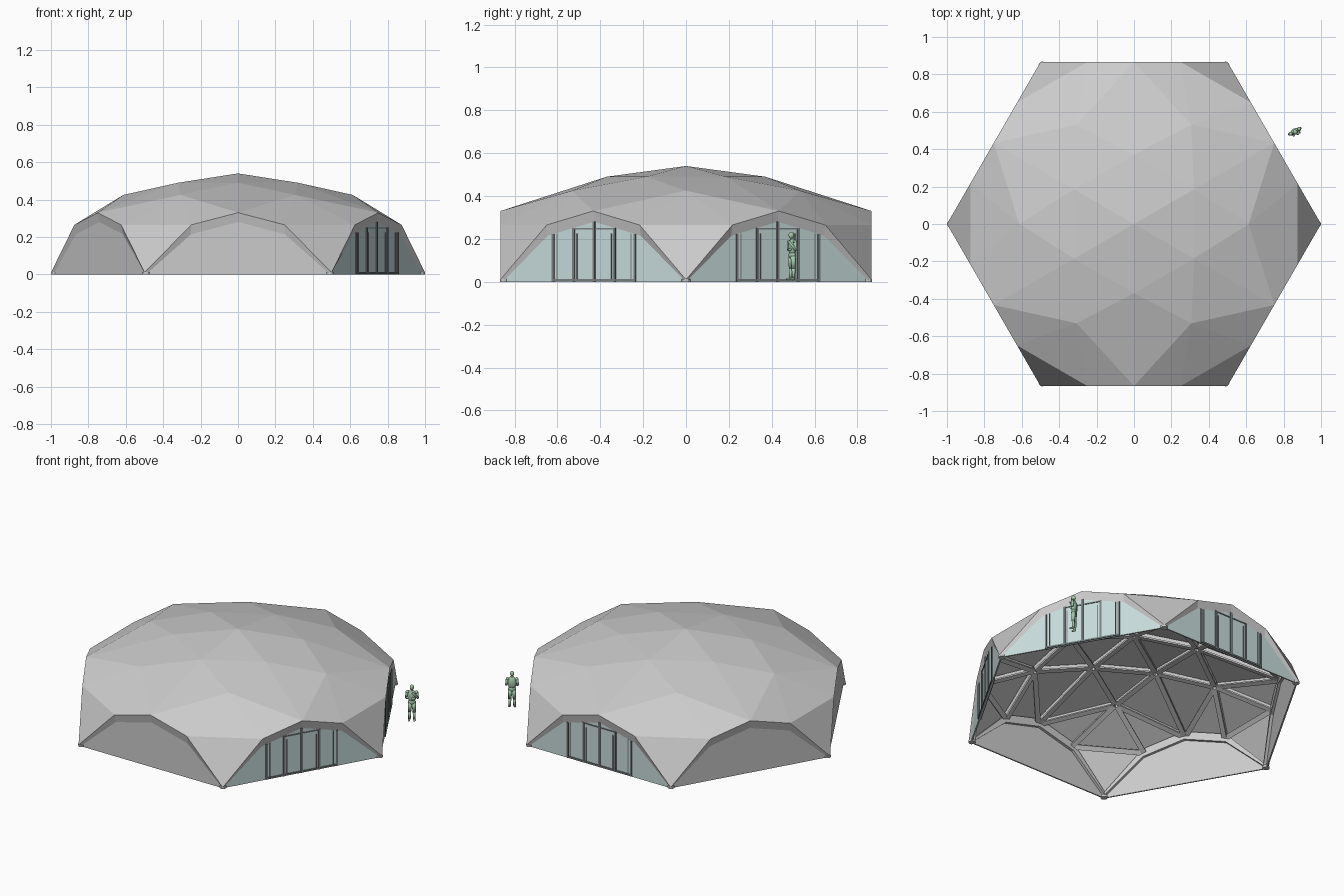
import bpy, bmesh
from math import cos, sin, radians
from mathutils import Vector, Matrix

if "Cube" in bpy.data.objects:
    bpy.data.objects.remove(bpy.data.objects["Cube"])

APO = 0.866


def material(name, col):
    m = bpy.data.materials.new(name)
    m.diffuse_color = (*col, 1)
    m.use_nodes = True
    m.node_tree.nodes["Principled BSDF"].inputs["Base Color"].default_value = m.diffuse_color
    return m


GLASS = material("glass", (0.58, 0.71, 0.71))
FRAME = material("frame", (0.2, 0.22, 0.22))
GREEN = material("green", (0.38, 0.58, 0.41))


def finish(name, bm, mat=None, mtx=Matrix(), normals=True):
    if normals:
        bmesh.ops.recalc_face_normals(bm, faces=bm.faces)
    me = bpy.data.meshes.new(name)
    bm.to_mesh(me)
    bm.free()
    ob = bpy.data.objects.new(name, me)
    ob.matrix_world = mtx
    bpy.context.collection.objects.link(ob)
    if mat:
        me.materials.append(mat)
    return ob


def add_box(bm, center, size, rot=Matrix()):
    m = Matrix.Translation(center) @ rot @ Matrix.Diagonal((*size, 1))
    bmesh.ops.create_cube(bm, size=1, matrix=m)


def polar(r, deg, z):
    return Vector((r * cos(radians(deg)), r * sin(radians(deg)), z))


# Faceted roof: one sixth of the pattern repeated around the axis
bm = bmesh.new()
for k in range(6):
    a = 60 * k

    def quarter(wall, u):
        return Matrix.Rotation(radians(wall), 3, 'Z') @ Vector((APO, u, 0.265))

    top = Vector((0, 0, 0.54))
    i0, i1 = polar(0.37, a - 30, 0.49), polar(0.37, a + 30, 0.49)
    r = polar(0.613, a, 0.425)
    m0, m1 = polar(APO, a - 30, 0.33), polar(APO, a + 30, 0.33)
    q0, q1 = quarter(a - 30, 0.25), quarter(a + 30, -0.25)
    c = polar(1, a, 0.01)
    for tri in ((top, i0, i1), (i0, r, i1), (i0, m0, r), (i1, r, m1),
                (m0, q0, r), (m1, r, q1), (r, q0, q1), (q0, c, q1)):
        bm.faces.new([bm.verts.new(p) for p in tri])
bmesh.ops.remove_doubles(bm, verts=bm.verts, dist=0.003)
bm.normal_update()

# Structural beams under every inner roof edge
beams = bmesh.new()
for e in bm.edges:
    if len(e.link_faces) < 2:
        continue
    p, q = (v.co for v in e.verts)
    n = (e.link_faces[0].normal + e.link_faces[1].normal).normalized()
    d = (q - p).normalized()
    rot = Matrix((d, n.cross(d), n)).transposed().to_4x4()
    mid, length = (p + q) / 2, (q - p).length
    add_box(beams, mid - n * 0.021, (length - 0.03, 0.014, 0.03), rot)
    add_box(beams, mid - n * 0.036, (length - 0.03, 0.03, 0.01), rot)
finish("roof_beams", beams)
finish("roof_shell", bm, normals=False)

# Arched walls, drawn for the front side and turned to each of the six sides
outer = [(-0.5, 0.01), (-0.25, 0.265), (0, 0.33), (0.25, 0.265), (0.5, 0.01)]
inner = [(-0.488, 0.004), (-0.25, 0.215), (0, 0.28), (0.25, 0.215), (0.488, 0.004)]


def arch_height(u):
    u = abs(u)
    return 0.28 - 0.26 * u if u < 0.25 else 0.215 - 0.86 * (u - 0.25)


for k in range(6):
    turn = Matrix.Rotation(radians(60 * k), 4, 'Z')
    # arch rim
    bm = bmesh.new()
    rings = [[bm.verts.new((u, -y, z)) for u, z in pts]
             for pts, y in ((outer, APO), (inner, APO - 0.01),
                            (inner, APO - 0.035), (outer, APO - 0.035))]
    for j in range(4):
        A, B = rings[j], rings[(j + 1) % 4]
        for i in range(4):
            bm.faces.new((A[i], A[i + 1], B[i + 1], B[i]))
    for i in (0, 4):
        bm.faces.new([ring[i] for ring in rings])
    finish(f"arch_rim_{k}", bm, None, turn)

    # wall infill
    glazed = k in (1, 2, 3)
    bm = bmesh.new()
    base = [(-0.495, 0)] + inner + [(0.495, 0)]
    f = bm.faces.new([bm.verts.new((u, -APO + 0.01, z)) for u, z in base])
    ext = bmesh.ops.extrude_face_region(bm, geom=[f])
    for v in ext["geom"]:
        if isinstance(v, bmesh.types.BMVert):
            v.co.y += 0.008
    finish(f"{'glass' if glazed else 'solid'}_wall_{k}", bm,
           GLASS if glazed else None, turn)

    # door frames
    if glazed:
        bm = bmesh.new()
        y = -APO + 0.014
        for u in (-0.22, -0.11, 0, 0.11, 0.22):
            h = arch_height(u) - 0.002
            add_box(bm, (u, y, h / 2 + 0.002), (0.012, 0.02, h))
            if u:
                add_box(bm, (u * 0.97 - 0.014 * (u > 0) + 0.014 * (u < 0), y, 0.115),
                        (0.005, 0.016, 0.22))
        add_box(bm, (0, y, 0.248), (0.22, 0.016, 0.007))
        add_box(bm, (0, y, 0.008), (0.44, 0.02, 0.01))
        finish(f"door_frame_{k}", bm, FRAME, turn)

# Corner feet
bm = bmesh.new()
for k in range(6):
    bmesh.ops.create_cone(bm, segments=12, cap_ends=True, radius1=0.02, radius2=0.02,
                          depth=0.012, matrix=Matrix.Translation(polar(0.98, 60 * k, 0.006)))
finish("corner_feet", bm)


# Standing figure for scale, facing local -y
def limb(bm, p, q, r1, r2):
    p, q = Vector(p), Vector(q)
    rot = (q - p).to_track_quat('Z', 'Y').to_matrix().to_4x4()
    bmesh.ops.create_cone(bm, segments=10, cap_ends=True, radius1=r1, radius2=r2,
                          depth=(q - p).length,
                          matrix=Matrix.Translation((p + q) / 2) @ rot)


def blob(bm, c, s):
    bmesh.ops.create_uvsphere(bm, u_segments=12, v_segments=8, radius=1,
                              matrix=Matrix.Translation(c) @ Matrix.Diagonal((*s, 1)))


bm = bmesh.new()
for s in (-1, 1):
    limb(bm, (s * 0.014, 0, 0.012), (s * 0.013, 0, 0.06), 0.007, 0.009)
    limb(bm, (s * 0.013, 0, 0.06), (s * 0.01, 0, 0.118), 0.009, 0.013)
    blob(bm, (s * 0.016, -0.008, 0.011), (0.007, 0.015, 0.006))
    limb(bm, (s * 0.027, 0, 0.185), (s * 0.033, 0.002, 0.145), 0.009, 0.007)
    blob(bm, (s * 0.026, 0, 0.184), (0.01, 0.01, 0.01))
limb(bm, (0.033, 0, 0.147), (0.006, -0.022, 0.187), 0.007, 0.005)
limb(bm, (-0.033, 0, 0.147), (0.022, -0.02, 0.15), 0.007, 0.005)
blob(bm, (0, 0, 0.122), (0.023, 0.015, 0.018))
blob(bm, (0, 0, 0.16), (0.026, 0.016, 0.04))
limb(bm, (0, 0, 0.19), (0, -0.002, 0.208), 0.008, 0.007)
blob(bm, (0, -0.004, 0.215), (0.012, 0.014, 0.016))
figure = finish("standing_figure", bm, GREEN,
                Matrix.Translation((0.86, 0.495, 0.002)) @ Matrix.Rotation(radians(30), 4, 'Z'))
for poly in figure.data.polygons:
    poly.use_smooth = True
